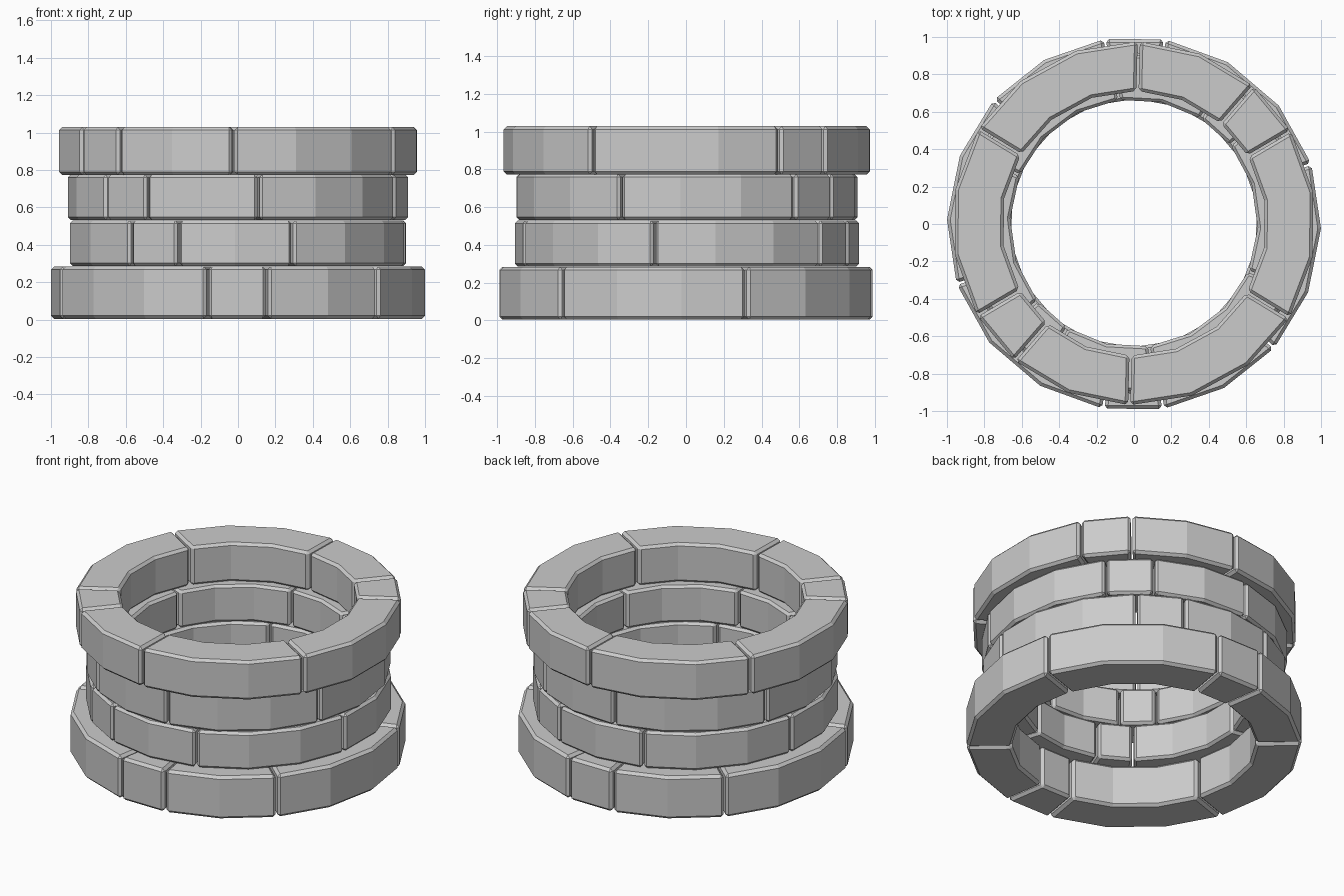
import bpy, bmesh, math

if "Cube" in bpy.data.objects:
    bpy.data.objects.remove(bpy.data.objects["Cube"])

stone = bpy.data.materials.new("grey stone")
stone.diffuse_color = (0.6, 0.6, 0.6, 1)
stone.use_nodes = True
stone.node_tree.nodes["Principled BSDF"].inputs["Base Color"].default_value = stone.diffuse_color

# joint angles (degrees) over half a ring, and flat sides per brick
JOINTS = [0, 18.5, 58, 118.2, 180]
SIDES = [1, 2, 3, 3]
INNER = 0.728
GAP = 0.006


def add_brick(bm, a0, a1, n, r_out, z0, z1):
    r_in = r_out * INNER
    rings = []
    for i in range(n + 1):
        # end sections pull back for a parallel joint gap
        s = 1 if i == 0 else (-1 if i == n else 0)
        a = math.radians(a0 + (a1 - a0) * i / n)
        sec = []
        for r, z in ((r_in, z0), (r_out, z0), (r_out, z1), (r_in, z1)):
            t = a + s * GAP / r
            sec.append(bm.verts.new((r * math.cos(t), r * math.sin(t), z)))
        rings.append(sec)
    for p, q in zip(rings, rings[1:]):
        for k in range(4):
            m = (k + 1) % 4
            bm.faces.new((p[k], p[m], q[m], q[k]))
    bm.faces.new(rings[0][::-1])
    bm.faces.new(rings[-1])


def stone_ring(name, start, r_out, z0, z1, dy=0.0):
    bm = bmesh.new()
    for half in (0, 180):
        for j, n in enumerate(SIDES):
            base = start + half
            add_brick(bm, base + JOINTS[j], base + JOINTS[j + 1], n, r_out, z0, z1)
    bmesh.ops.recalc_face_normals(bm, faces=bm.faces[:])
    # chamfer the outline edges of every brick
    sharp = [e for e in bm.edges if e.calc_face_angle(0) > math.radians(45)]
    bmesh.ops.bevel(bm, geom=sharp, offset=0.017 * r_out, offset_type='OFFSET',
                    segments=1, profile=0.5, affect='EDGES')
    bmesh.ops.recalc_face_normals(bm, faces=bm.faces[:])
    me = bpy.data.meshes.new(name)
    bm.to_mesh(me)
    bm.free()
    me.materials.append(stone)
    ob = bpy.data.objects.new(name, me)
    ob.location.y = dy
    bpy.context.collection.objects.link(ob)


# four courses of the well wall
stone_ring("base_course", 80.5, 1.0, 0.004, 0.284)
stone_ring("lower_course", 50.8, 0.912, 0.286, 0.53, 0.005)
stone_ring("middle_course", 39, 0.91, 0.532, 0.775, 0.005)
stone_ring("top_course", 30.5, 0.972, 0.773, 1.029, 0.004)
